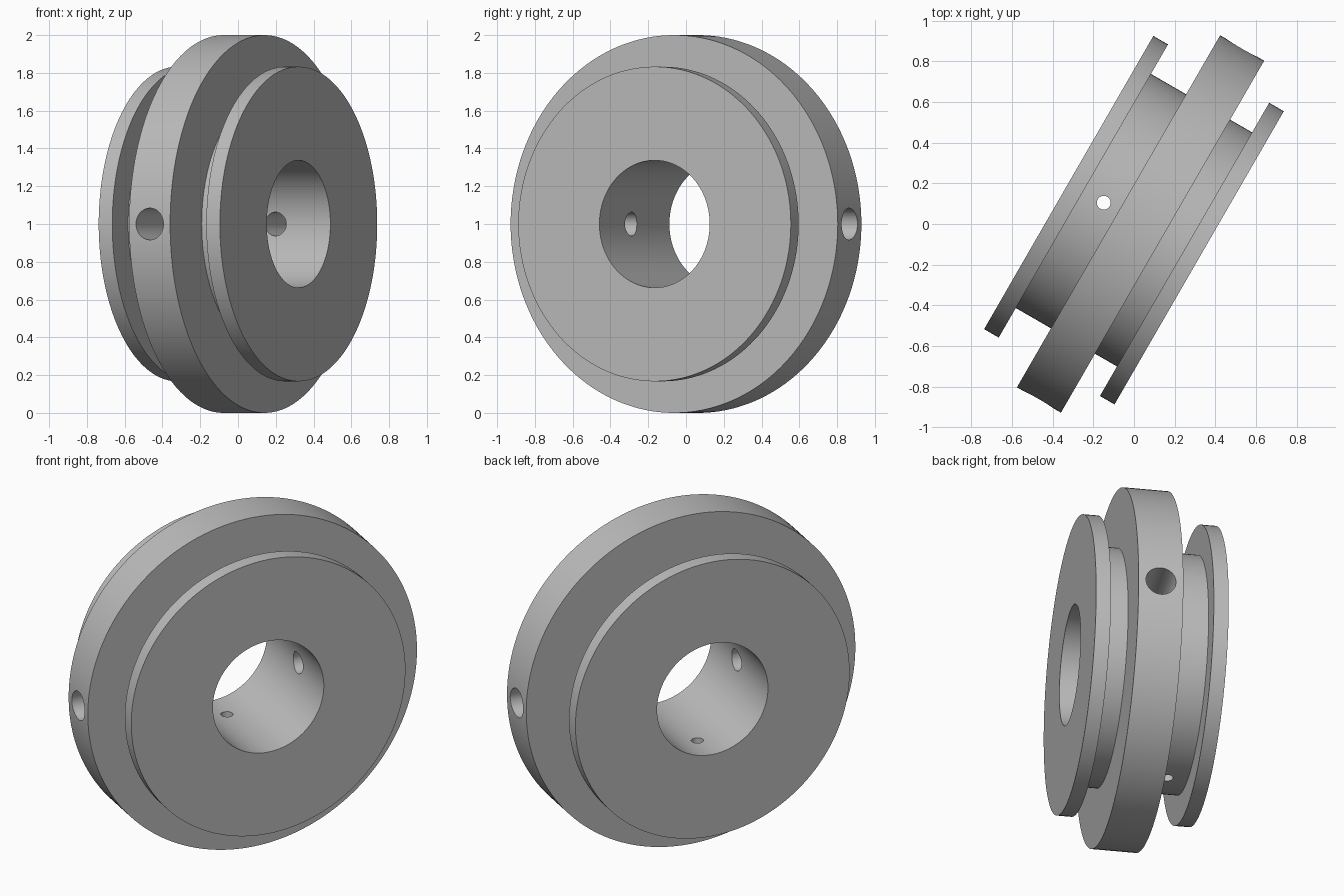
import bpy, bmesh, math
from mathutils import Matrix, Vector

default = bpy.data.objects.get("Cube")
if default:
    bpy.data.objects.remove(default, do_unlink=True)

# Placement: the wheel axis is local X, turned in the ground plane
TURN = Matrix.Rotation(math.radians(-30), 4, "Z")
PLACE = Matrix.Translation((0.008, 0.014, 1.0)) @ TURN

RIM, FLANGE, HUB, BORE = 1.0, 0.833, 0.665, 0.337
RIM_MID = 0.028

steel = bpy.data.materials.new("plain grey")
steel.use_nodes = True
grey = (0.5, 0.5, 0.5, 1)
steel.diffuse_color = grey
steel.node_tree.nodes["Principled BSDF"].inputs["Base Color"].default_value = grey


def add_object(name, bm):
    mesh = bpy.data.meshes.new(name)
    bmesh.ops.recalc_face_normals(bm, faces=bm.faces)
    bm.to_mesh(mesh)
    bm.free()
    obj = bpy.data.objects.new(name, mesh)
    bpy.context.collection.objects.link(obj)
    mesh.materials.append(steel)
    obj.matrix_world = PLACE
    return obj


def lathe(name, profile, segments=144):
    """Spin a closed (axial, radius) profile around local X."""
    bm = bmesh.new()
    verts = [bm.verts.new((x, 0, r)) for x, r in profile]
    edges = [bm.edges.new((v, verts[i - 1])) for i, v in enumerate(verts)]
    bmesh.ops.spin(bm, geom=verts + edges, cent=(0, 0, 0), axis=(1, 0, 0),
                   angle=math.tau, steps=segments, use_merge=True)
    bmesh.ops.remove_doubles(bm, verts=bm.verts, dist=0.0001)
    return add_object(name, bm)


def drill(name, radius, start, end, axial, direction):
    """Round cutter running along a local direction between two distances."""
    bm = bmesh.new()
    d = Vector(direction)
    turn = d.to_track_quat("Z", "Y").to_matrix().to_4x4()
    centre = Vector((axial, 0, 0)) + d * (start + end) / 2
    bmesh.ops.create_cone(bm, cap_ends=True, segments=48, radius1=radius,
                          radius2=radius, depth=end - start,
                          matrix=Matrix.Translation(centre) @ turn)
    cutter = add_object(name, bm)
    cutter.hide_render = True
    return cutter


# Grooved wheel: flange, wide groove, tall rim, narrow groove, flange, bore
wheel = lathe("grooved_wheel", [
    (-0.380, BORE), (-0.380, FLANGE), (-0.297, FLANGE), (-0.297, HUB),
    (-0.097, HUB), (-0.097, RIM), (0.153, RIM), (0.153, HUB),
    (0.278, HUB), (0.278, FLANGE), (0.361, FLANGE), (0.361, BORE)])

# Stepped set screw holes through the rim, small pin hole through the hub
cutters = [drill("pin_hole", 0.034, -0.8, 0.8, -0.181, (0, 0, 1)),
           drill("screw_hole", 0.063, -0.8, 0.8, RIM_MID, (0, 1, 0))]
for side in (-1, 1):
    cutters.append(drill("screw_recess", 0.084, 0.55, 1.2, RIM_MID, (0, side, 0)))

bpy.ops.object.select_all(action="DESELECT")
bpy.context.view_layer.objects.active = wheel
wheel.select_set(True)
for cutter in cutters:
    mod = wheel.modifiers.new(cutter.name, "BOOLEAN")
    mod.operation = "DIFFERENCE"
    mod.solver = "EXACT"
    mod.object = cutter
    bpy.ops.object.modifier_apply(modifier=mod.name)
for cutter in cutters:
    bpy.data.objects.remove(cutter, do_unlink=True)

bpy.ops.object.shade_smooth_by_angle(angle=math.radians(30))
